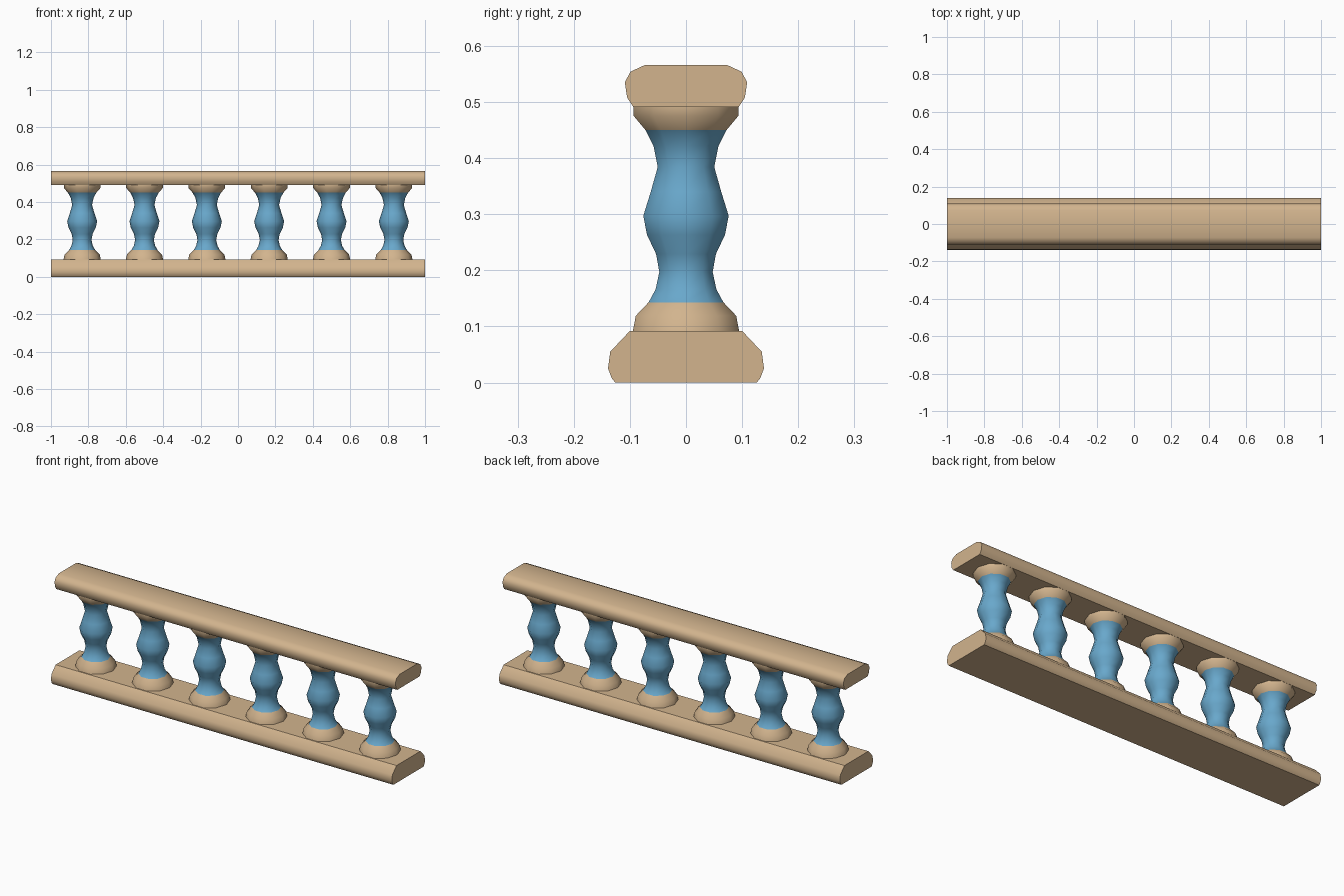
import bpy
import math

cube = bpy.data.objects.get("Cube")
if cube:
    bpy.data.objects.remove(cube, do_unlink=True)


def make_material(name, colour):
    mat = bpy.data.materials.new(name)
    mat.use_nodes = True
    mat.diffuse_color = (*colour, 1)
    mat.node_tree.nodes["Principled BSDF"].inputs["Base Color"].default_value = (*colour, 1)
    return mat


TAN = make_material("tan_stone", (0.645, 0.456, 0.27))
BLUE = make_material("blue_paint", (0.14, 0.39, 0.60))


def make_object(name, verts, faces, materials, angle):
    mesh = bpy.data.meshes.new(name)
    mesh.from_pydata(verts, [], faces)
    for mat in materials:
        mesh.materials.append(mat)
    obj = bpy.data.objects.new(name, mesh)
    bpy.context.collection.objects.link(obj)
    bpy.ops.object.select_all(action="DESELECT")
    obj.select_set(True)
    bpy.context.view_layer.objects.active = obj
    bpy.ops.object.shade_smooth_by_angle(angle=math.radians(angle))
    return obj


def make_rail(name, half_profile):
    """Mirror a half section (y, z, bottom to top) and extrude it along x."""
    section = half_profile + [(-y, z) for y, z in reversed(half_profile)]
    n = len(section)
    verts = [(x, y, z) for x in (-1, 1) for y, z in section]
    faces = [(i, n + i, n + (i + 1) % n, (i + 1) % n)[::-1] for i in range(n)]
    faces += [tuple(reversed(range(n))), tuple(range(n, 2 * n))]
    return make_object(name, verts, faces, [TAN], 40)


make_rail("bottom_rail", [(0.126, 0), (0.132, 0.007), (0.139, 0.025),
                          (0.135, 0.055), (0.1, 0.092)])
make_rail("top_rail", [(0.094, 0.491), (0.105, 0.508), (0.109, 0.535),
                       (0.099, 0.554), (0.073, 0.566)])

# Turned baluster: (radius, height), lathed with ten sides
PROFILE = [(0.1, 0.09), (0.094, 0.119), (0.07, 0.143), (0.057, 0.166),
           (0.05, 0.197), (0.056, 0.229), (0.073, 0.263), (0.08, 0.297),
           (0.066, 0.34), (0.053, 0.384), (0.061, 0.422), (0.076, 0.45),
           (0.098, 0.475), (0.098, 0.493)]
SIDES = 10


def make_baluster(name, x):
    verts = [(r * math.cos(math.tau * k / SIDES), r * math.sin(math.tau * k / SIDES), z)
             for r, z in PROFILE for k in range(SIDES)]
    faces = []
    for ring in range(len(PROFILE) - 1):
        a, b = ring * SIDES, (ring + 1) * SIDES
        for k in range(SIDES):
            j = (k + 1) % SIDES
            faces.append((a + k, a + j, b + j, b + k))
    obj = make_object(name, verts, faces, [TAN, BLUE], 60)
    # Blue shaft between tan foot and tan cap
    for poly in obj.data.polygons:
        poly.material_index = int(0.143 < poly.center.z < 0.45)
    obj.location.x = x


for i in range(6):
    make_baluster(f"baluster_{i + 1}", (i - 2.5) / 3)
